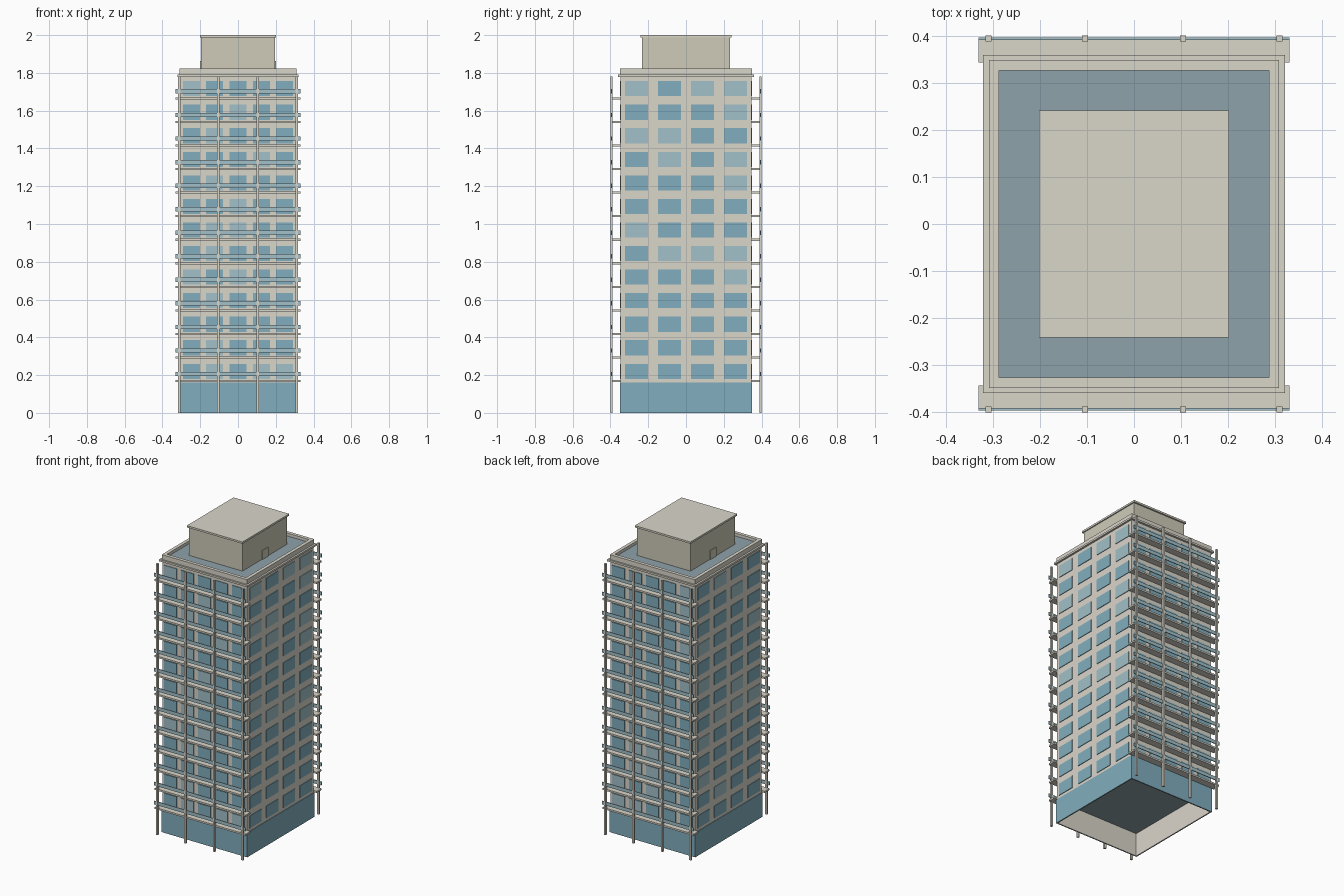
import bpy, bmesh, random
from mathutils import Matrix, Vector

if "Cube" in bpy.data.objects:
    bpy.data.objects.remove(bpy.data.objects["Cube"])

random.seed(4)


def material(name, rgb):
    m = bpy.data.materials.new(name)
    m.diffuse_color = (*rgb, 1)
    m.use_nodes = True
    m.node_tree.nodes["Principled BSDF"].inputs["Base Color"].default_value = m.diffuse_color
    return m


CONCRETE = material("concrete", (0.70, 0.67, 0.59))
PLANT = material("plant_room_wall", (0.62, 0.60, 0.48))
GLASS = material("glass", (0.22, 0.42, 0.51))
PALE = material("pale_glass", (0.36, 0.53, 0.58))
ROOF = material("roofing", (0.27, 0.36, 0.40))


def boxes(name, parts, mat):
    """One object made of boxes, each given as x0, x1, y0, y1, z0, z1."""
    bm = bmesh.new()
    for x0, x1, y0, y1, z0, z1 in parts:
        c = Vector((x0 + x1, y0 + y1, z0 + z1)) / 2
        bmesh.ops.create_cube(bm, size=1, matrix=Matrix.Translation(c)
                              @ Matrix.Diagonal((x1 - x0, y1 - y0, z1 - z0, 1)))
    me = bpy.data.meshes.new(name)
    bm.to_mesh(me)
    bm.free()
    me.materials.append(mat)
    ob = bpy.data.objects.new(name, me)
    bpy.context.collection.objects.link(ob)
    return ob


def ring(hx, hy, t, z0, z1):
    """Four walls of thickness t inside half sizes hx, hy."""
    return [(-hx, hx, -hy, -hy + t, z0, z1), (-hx, hx, hy - t, hy, z0, z1),
            (-hx, -hx + t, -hy + t, hy - t, z0, z1),
            (hx - t, hx, -hy + t, hy - t, z0, z1)]


HX, HY = 0.308, 0.346
FLOORS, STEP, Z0 = 13, 0.1247, 0.16

# Tower block and hollow ground floor
boxes("tower_wall", [(-HX, HX, -HY, HY, Z0, 1.80)], CONCRETE)
boxes("lobby_inner_wall", ring(HX, HY, 0.004, 0, Z0), CONCRETE)
boxes("lobby_glass", ring(HX + 0.004, HY + 0.004, 0.004, 0, Z0), GLASS)
boxes("lobby_ceiling", [(-0.303, 0.303, -0.341, 0.341, 0.152, Z0)], ROOF)

# Windows, slightly proud of the walls on all four sides
clear, pale = [], []
E = 0.004
for f in range(FLOORS):
    z = 0.18 + f * STEP
    for s in (-1, 1):
        for i in range(5):
            x = (i - 2) * 0.1235
            y = s * HY
            (pale if random.random() < 0.2 else clear).append(
                (x - 0.045, x + 0.045, y - E, y + E, z, z + 0.08))
        for i in range(4):
            y = (i - 1.5) * 0.174
            x = s * HX
            (pale if random.random() < 0.2 else clear).append(
                (x - E, x + E, y - 0.061, y + 0.061, z, z + 0.08))
boxes("windows", clear, GLASS)
boxes("pale_windows", pale, PALE)

# Balcony slabs, rail panels and columns on front and back
slabs, rails, columns = [], [], []
for s in (-1, 1):
    def span(a, b):
        return (a, b) if s > 0 else (-b, -a)
    for f in range(FLOORS):
        z = 0.163 + f * STEP
        slabs.append((-0.331, 0.331, *span(0.344, 0.393), z, z + 0.011))
        rails.append((-0.331, 0.331, *span(0.392, 0.397), z + 0.031, z + 0.054))
    for x in (-0.31, -0.104, 0.104, 0.31):
        columns.append((x - 0.0065, x + 0.0065, *span(0.388, 0.401), 0, 1.78))
boxes("balcony_slabs", slabs, CONCRETE)
boxes("balcony_rails", rails, PALE)
boxes("balcony_columns", columns, CONCRETE)

# Roof edge and deck
boxes("cornice", ring(0.321, 0.36, 0.03, 1.779, 1.791), CONCRETE)
boxes("parapet", ring(0.309, 0.349, 0.022, 1.79, 1.822), CONCRETE)
boxes("roof_deck", [(-0.288, 0.288, -0.328, 0.328, 1.795, 1.803)], ROOF)

# Rooftop plant room with cap and two side doors
boxes("plant_room", [(-0.195, 0.195, -0.232, 0.232, 1.80, 1.99)], PLANT)
boxes("plant_room_cap", [(-0.202, 0.202, -0.242, 0.242, 1.988, 2.0)], CONCRETE)
boxes("plant_room_doors", [(s * 0.195 - 0.005, s * 0.195 + 0.005, -0.03, 0.03, 1.80, 1.862)
                           for s in (-1, 1)], PLANT)
